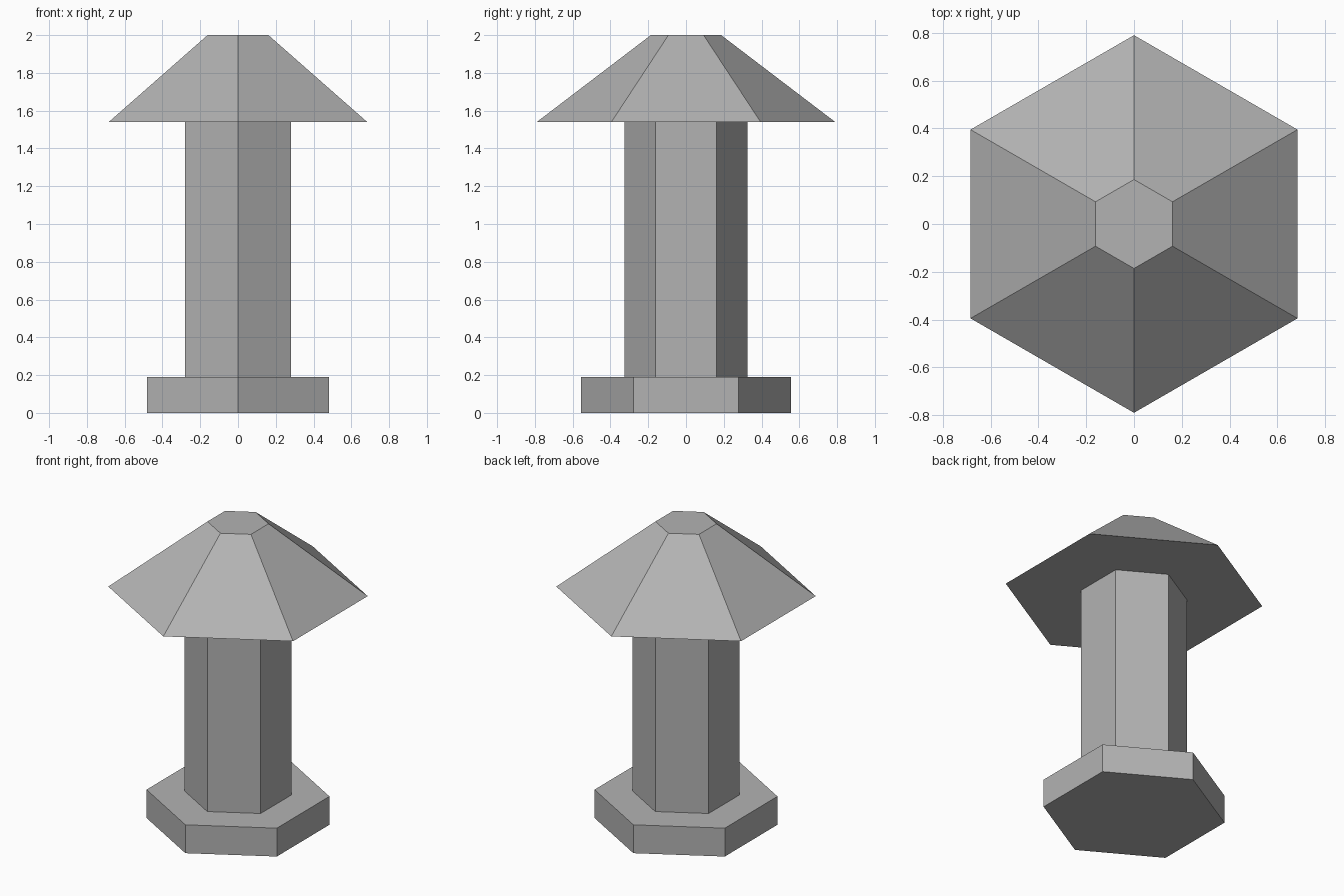
import bpy, bmesh, math

if "Cube" in bpy.data.objects:
    bpy.data.objects.remove(bpy.data.objects["Cube"])

grey = bpy.data.materials.new("plain grey")
grey.diffuse_color = (0.45, 0.45, 0.45, 1)
grey.use_nodes = True
grey.node_tree.nodes["Principled BSDF"].inputs["Base Color"].default_value = grey.diffuse_color


def hex_prism(name, r_low, r_high, z_low, z_high):
    """Six-sided solid with corners pointing along +y and -y."""
    bm = bmesh.new()
    rings = []
    for r, z in ((r_low, z_low), (r_high, z_high)):
        rings.append([bm.verts.new((r * math.cos(a), r * math.sin(a), z))
                      for a in (math.radians(30 + 60 * i) for i in range(6))])
    low, high = rings
    bm.faces.new(low[::-1])
    bm.faces.new(high)
    for i in range(6):
        j = (i + 1) % 6
        bm.faces.new((low[i], low[j], high[j], high[i]))
    mesh = bpy.data.meshes.new(name)
    bm.to_mesh(mesh)
    bm.free()
    mesh.materials.append(grey)
    obj = bpy.data.objects.new(name, mesh)
    bpy.context.collection.objects.link(obj)
    return obj


# Foot plate, post and tapered cap
hex_prism("base", 0.557, 0.557, 0.0, 0.19)
hex_prism("post", 0.325, 0.325, 0.19, 1.54)
hex_prism("cap", 0.79, 0.186, 1.54, 2.0)
